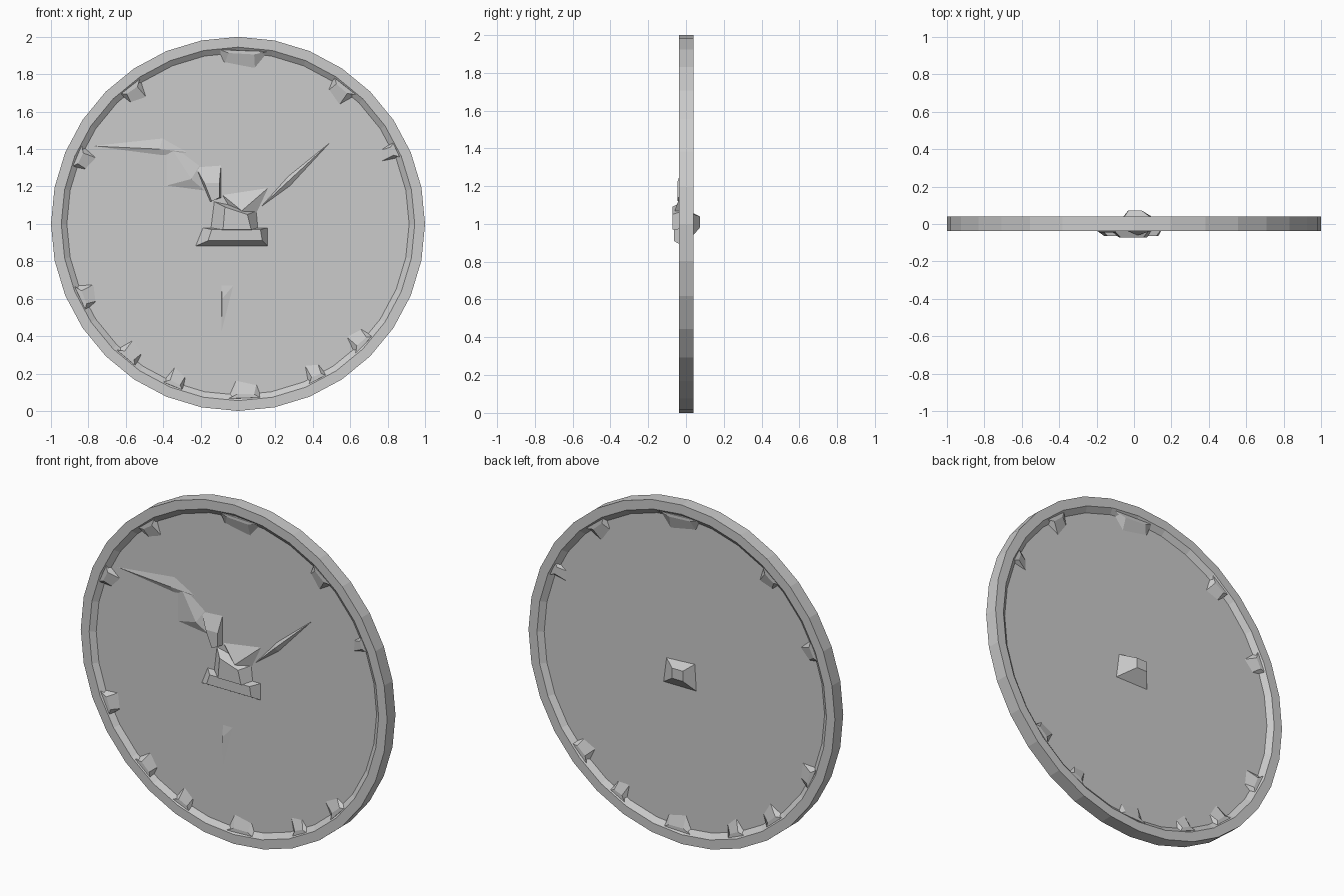
import bpy, bmesh
from math import cos, sin, pi, radians

if "Cube" in bpy.data.objects:
    bpy.data.objects.remove(bpy.data.objects["Cube"])

N = 32


def make(name, verts, faces):
    me = bpy.data.meshes.new(name)
    bm = bmesh.new()
    vs = [bm.verts.new(v) for v in verts]
    for f in faces:
        bm.faces.new([vs[i] for i in f])
    bmesh.ops.recalc_face_normals(bm, faces=bm.faces)
    bm.to_mesh(me)
    bm.free()
    ob = bpy.data.objects.new(name, me)
    bpy.context.collection.objects.link(ob)
    return ob


def facet(name, base, top, y0, y1):
    """Closed chunk: base outline at depth y0, matching top outline (or one apex) at y1."""
    n = len(base)
    verts = [(x, y0, z) for x, z in base] + [(x, y1, z) for x, z in top]
    faces = [tuple(range(n))]
    if len(top) == 1:
        faces += [(i, (i + 1) % n, n) for i in range(n)]
    else:
        faces += [(i, (i + 1) % n, n + (i + 1) % n, n + i) for i in range(n)]
        faces.append(tuple(range(n, 2 * n)))
    return make(name, verts, faces)


# Disc with raised rim: lathed profile, recessed on both sides
profile = [(0.915, -0.015), (0.945, -0.038), (1.0, -0.038),
           (1.0, 0.04), (0.945, 0.04), (0.915, 0.015)]
verts, faces = [], []
for r, y in profile:
    for i in range(N):
        a = 2 * pi * i / N
        verts.append((r * cos(a), y, 1 + r * sin(a)))
for k in range(len(profile) - 1):
    for i in range(N):
        j = (i + 1) % N
        faces.append((k * N + i, k * N + j, (k + 1) * N + j, (k + 1) * N + i))
faces.append(tuple(range(N)))
faces.append(tuple(range((len(profile) - 1) * N, len(profile) * N)))
make("rimmed_disc", verts, faces)

F, B = -0.012, 0.012   # just under the front and back panels

# Front boss, built of chunky facets
facet("boss_lower", [(-0.23, 0.88), (0.16, 0.88), (0.16, 0.98), (-0.19, 0.98)],
      [(-0.16, 0.91), (0.13, 0.91), (0.12, 0.97), (-0.14, 0.97)], F, -0.064)
facet("boss_middle", [(-0.15, 0.96), (0.11, 0.96), (0.1, 1.07), (-0.13, 1.12)],
      [(-0.08, 0.97), (0.07, 0.97), (0.05, 1.05), (-0.07, 1.09)], F, -0.072)
facet("boss_upper_left", [(-0.23, 1.31), (-0.15, 1.12), (-0.09, 1.14), (-0.09, 1.32)],
      [(-0.18, 1.22), (-0.14, 1.12), (-0.1, 1.14), (-0.1, 1.22)], F, -0.046)
facet("boss_upper_right", [(-0.09, 1.16), (-0.03, 1.06), (0.1, 1.05), (0.17, 1.2)],
      [(0.02, 1.07)], F, -0.06)

# Shallow ridges running out from the boss
facet("ridge_left", [(-0.4, 1.47), (-0.4, 1.2), (-0.17, 1.17), (-0.2, 1.32)],
      [(-0.25, 1.24)], F, -0.036)
facet("ridge_left_outer", [(-0.86, 1.42), (-0.4, 1.36), (-0.24, 1.38), (-0.4, 1.47)],
      [(-0.42, 1.4)], F, -0.028)
facet("ridge_right", [(0.1, 1.07), (0.28, 1.2), (0.53, 1.47), (0.27, 1.26)],
      [(0.26, 1.22)], F, -0.032)
facet("ridge_lower", [(-0.09, 0.35), (0.0, 0.7), (-0.09, 0.7)],
      [(-0.085, 0.6)], F, -0.022)

# Back boss
facet("back_boss", [(-0.08, 0.91), (0.14, 0.91), (0.12, 1.06), (-0.07, 1.07)],
      [(-0.03, 0.98), (0.04, 0.98), (0.04, 1.04), (-0.03, 1.04)], B, 0.073)

# Irregular wedges filling the inside corner of the rim, both sides
for i, (deg, width) in enumerate([(25, 0.1), (52, 0.17), (88, 0.3), (128, 0.15),
                                  (157, 0.14), (205, 0.16), (230, 0.15),
                                  (248, 0.13), (272, 0.2), (297, 0.12), (316, 0.15)]):
    a, w = radians(deg), width / 2

    def at(r, t):
        return (r * cos(a + t), 1 + r * sin(a + t))
    base = [at(0.94, -w), at(0.83, -w * 0.5), at(0.86, w * 0.8), at(0.94, w)]
    for side, y0, y1 in (("front", F, -0.034), ("back", B, 0.034)):
        facet(f"{side}_rim_wedge_{i}", base,
              [at(0.935, -w * 0.9), at(0.91, -w * 0.4), at(0.915, w * 0.6), at(0.935, w * 0.9)],
              y0, y1)
